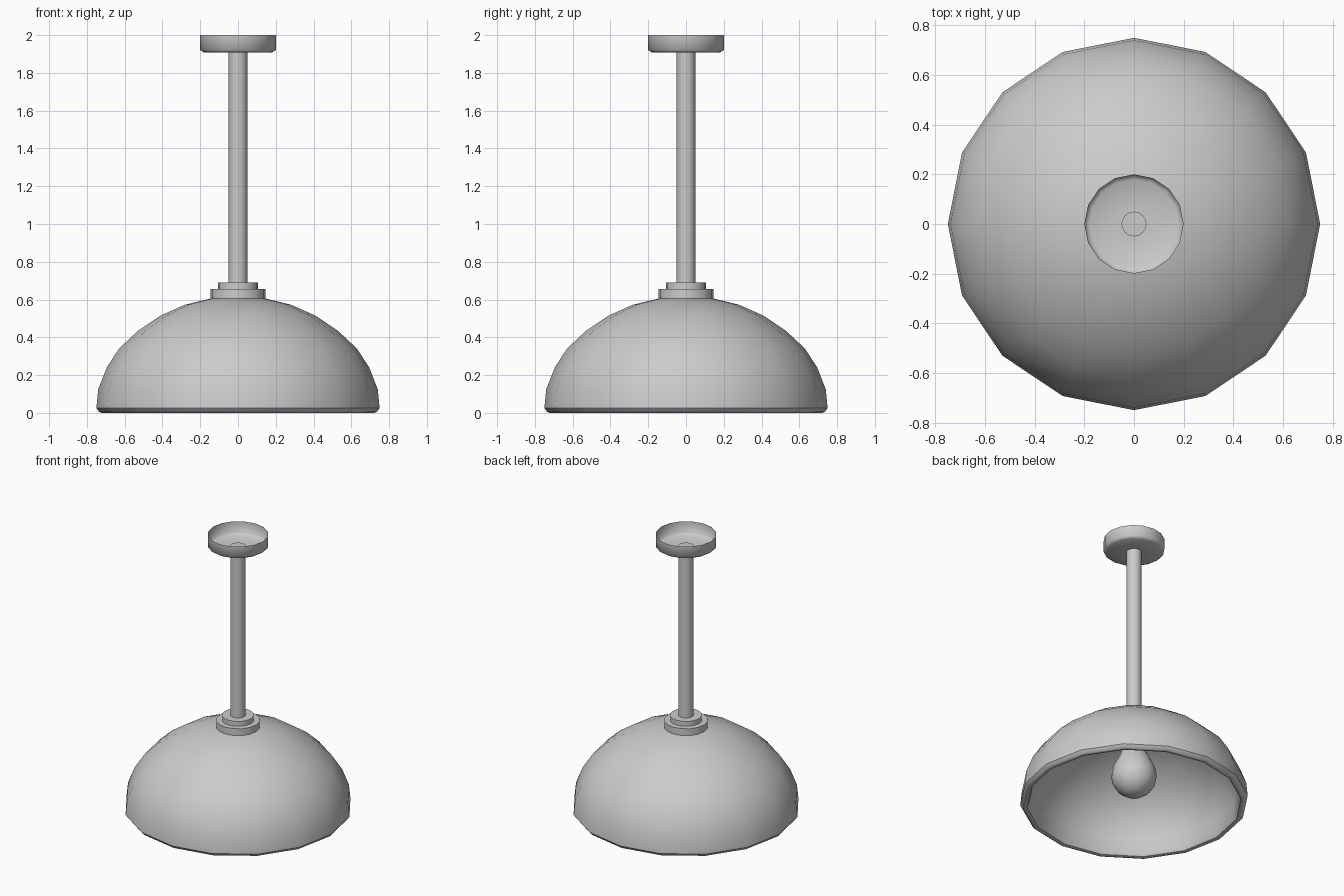
import bpy, bmesh, math

if "Cube" in bpy.data.objects:
    bpy.data.objects.remove(bpy.data.objects["Cube"])

SIDES = 16


def lathe(name, profile, sides=SIDES, angle=40):
    """Spin an (r, z) profile around the z axis; r = 0 makes a pole."""
    bm = bmesh.new()
    rings = []
    for r, z in profile:
        if r == 0:
            rings.append([bm.verts.new((0, 0, z))] * sides)
        else:
            rings.append([bm.verts.new((r * math.cos(math.tau * i / sides),
                                        r * math.sin(math.tau * i / sides), z))
                          for i in range(sides)])
    for a, b in zip(rings, rings[1:]):
        for i in range(sides):
            j = (i + 1) % sides
            bm.faces.new(dict.fromkeys((a[i], a[j], b[j], b[i])))
    bmesh.ops.recalc_face_normals(bm, faces=bm.faces)
    mesh = bpy.data.meshes.new(name)
    bm.to_mesh(mesh)
    bm.free()
    obj = bpy.data.objects.new(name, mesh)
    bpy.context.collection.objects.link(obj)
    bpy.ops.object.select_all(action='DESELECT')
    obj.select_set(True)
    bpy.context.view_layer.objects.active = obj
    bpy.ops.object.shade_smooth_by_angle(angle=math.radians(angle))
    return obj


# Domed shade: outer shell, rounded rim, inner shell
outer = [(0, 0.62), (0.14, 0.607), (0.28, 0.573), (0.41, 0.515), (0.53, 0.434),
         (0.63, 0.34), (0.695, 0.24), (0.74, 0.125), (0.75, 0.025)]
rim = [(0.735, 0.005), (0.72, 0.0), (0.705, 0.005)]
inner = [(r * 0.925, z * 0.93 if z > 0.1 else z) for r, z in reversed(outer)]
lathe("lamp_shade", outer + rim + inner)

# Stepped collar on top of the shade
lathe("collar", [(0, 0.595), (0.145, 0.595), (0.145, 0.655), (0.105, 0.655),
                 (0.105, 0.69), (0, 0.69)])

# Hanging rod
lathe("rod", [(0, 0.65), (0.05, 0.65), (0.05, 1.915), (0, 1.915)])

# Ceiling canopy: cup open at the top
lathe("ceiling_canopy", [(0.05, 1.908), (0.18, 1.908), (0.2, 1.92), (0.2, 2.0)], angle=70)

# Bulb with its neck, and the socket holding it
lathe("bulb", [(0, 0.06), (0.06, 0.072), (0.11, 0.108), (0.142, 0.16), (0.15, 0.21),
               (0.14, 0.265), (0.115, 0.32), (0.09, 0.37), (0.075, 0.42), (0.07, 0.47)])
lathe("bulb_socket", [(0, 0.45), (0.085, 0.45), (0.085, 0.6), (0, 0.6)])
